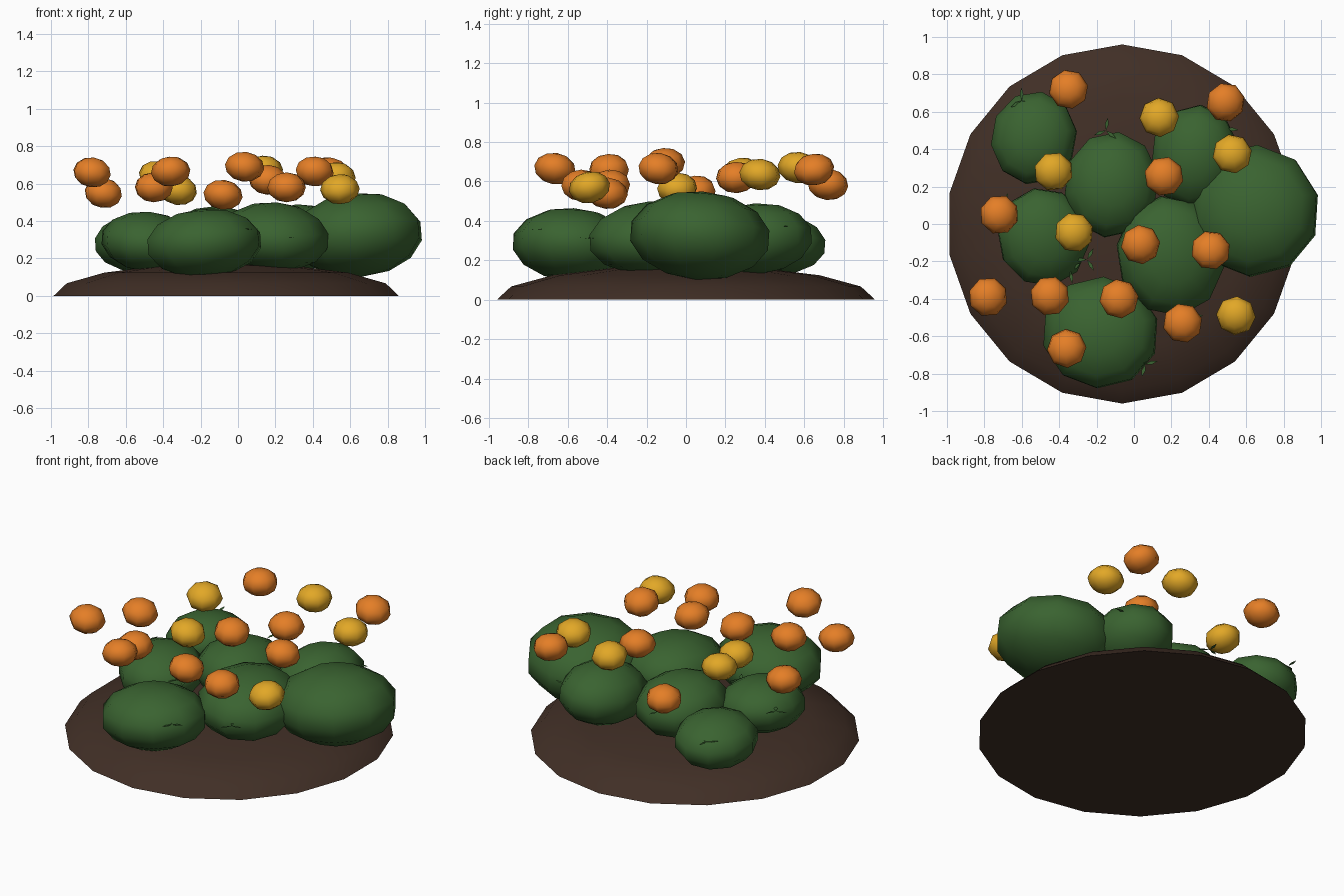
import bpy, bmesh, math, random
from mathutils import Matrix, Vector, Euler

if "Cube" in bpy.data.objects:
    bpy.data.objects.remove(bpy.data.objects["Cube"])

random.seed(4)


def mat(name, rgb):
    m = bpy.data.materials.new(name)
    m.diffuse_color = (*rgb, 1)
    m.use_nodes = True
    m.node_tree.nodes["Principled BSDF"].inputs["Base Color"].default_value = m.diffuse_color
    return m


SOIL = mat("soil brown", (0.052, 0.028, 0.019))
GREEN = mat("leaf green", (0.042, 0.125, 0.030))
ORANGE = mat("marigold orange", (0.78, 0.21, 0.02))
YELLOW = mat("marigold yellow", (0.76, 0.39, 0.02))


def finish(bm, name, material, smooth):
    me = bpy.data.meshes.new(name)
    bmesh.ops.recalc_face_normals(bm, faces=bm.faces)
    for f in bm.faces:
        f.smooth = smooth
    bm.to_mesh(me)
    bm.free()
    me.materials.append(material)
    ob = bpy.data.objects.new(name, me)
    bpy.context.collection.objects.link(ob)
    return ob


def ellipsoid(name, loc, radii, seg, rings, material, rot, smooth):
    bm = bmesh.new()
    bmesh.ops.create_uvsphere(bm, u_segments=seg, v_segments=rings, radius=1)
    m = (Matrix.Translation(loc) @ Euler(rot).to_matrix().to_4x4()
         @ Matrix.Diagonal((*radii, 1)))
    bm.transform(m)
    return finish(bm, name, material, smooth)


# Soil mound: upper half of a squashed sphere with a flat base
bm = bmesh.new()
bmesh.ops.create_uvsphere(bm, u_segments=18, v_segments=8, radius=1)
bmesh.ops.delete(bm, geom=[v for v in bm.verts if v.co.z < -0.01], context='VERTS')
bm.transform(Matrix.Translation((-0.063, 0, 0)) @ Matrix.Diagonal((0.937, 0.96, 0.175, 1)))
bmesh.ops.holes_fill(bm, edges=[e for e in bm.edges if e.is_boundary], sides=0)
mound = finish(bm, "soil_mound", SOIL, True)
for p in mound.data.polygons:
    if p.normal.z < -0.9:
        p.use_smooth = False
mound.data.set_sharp_from_angle(angle=math.radians(40))

# Leafy bushes: x, y, z, radii
bushes = [
    (-0.18, -0.58, 0.280, 0.32, 0.305, 0.185),
    (0.64, 0.07, 0.325, 0.36, 0.36, 0.225),
    (0.195, -0.17, 0.315, 0.295, 0.33, 0.185),
    (-0.12, 0.21, 0.300, 0.26, 0.29, 0.18),
    (-0.535, 0.46, 0.285, 0.235, 0.255, 0.155),
    (-0.485, -0.07, 0.290, 0.25, 0.27, 0.16),
    (0.325, 0.36, 0.310, 0.24, 0.285, 0.18),
]
for i, (x, y, z, a, b, c) in enumerate(bushes):
    rot = (random.uniform(-.1, .1), random.uniform(-.1, .1), random.uniform(-.3, .3))
    ellipsoid(f"bush_{i+1}", (x, y, z), (a, b, c), 10, 7, GREEN, rot, True)

# Flower heads: x, y, z
orange = [(-.35, .72, .585), (.49, .65, .66), (.16, .255, .62), (-.72, .05, .55),
          (.035, -.11, .69), (.41, -.14, .665), (-.78, -.39, .66), (-.45, -.385, .58),
          (-.08, -.40, .54), (-.36, -.665, .665), (.26, -.53, .58)]
yellow = [(-.43, .28, .64), (.135, .57, .67), (.525, .375, .635),
          (-.32, -.045, .565), (.545, -.49, .57)]
for label, group, material in (("orange", orange, ORANGE), ("yellow", yellow, YELLOW)):
    for i, p in enumerate(group):
        rot = (random.uniform(-.2, .2), random.uniform(-.2, .2), random.uniform(0, 3))
        ellipsoid(f"{label}_flower_{i+1}", p, (.106, .106, .08), 8, 6, material, rot, True)

# Small leaf sprigs: three thin flat leaves poking out of each bush side
sprigs = [(-.60, .66, .355), (-.15, .50, .365), (.49, .51, .37), (-.25, -.19, .33),
          (-.34, -.25, .33), (.06, -.75, .355), (.30, -.49, .31), (-.70, .10, .36)]
for i, p in enumerate(sprigs):
    bm = bmesh.new()
    turn = random.uniform(0, 6)
    for k in range(3):
        a = turn + k * 2 * math.pi / 3
        d, s = Vector((math.cos(a), math.sin(a), .08)), Vector((-math.sin(a), math.cos(a), 0))
        c = Vector(p)
        pts = [c, c + d * .035 + s * .010, c + d * .07, c + d * .035 - s * .010]
        bm.faces.new([bm.verts.new(q) for q in pts])
    finish(bm, f"leaf_sprig_{i+1}", GREEN, False)
